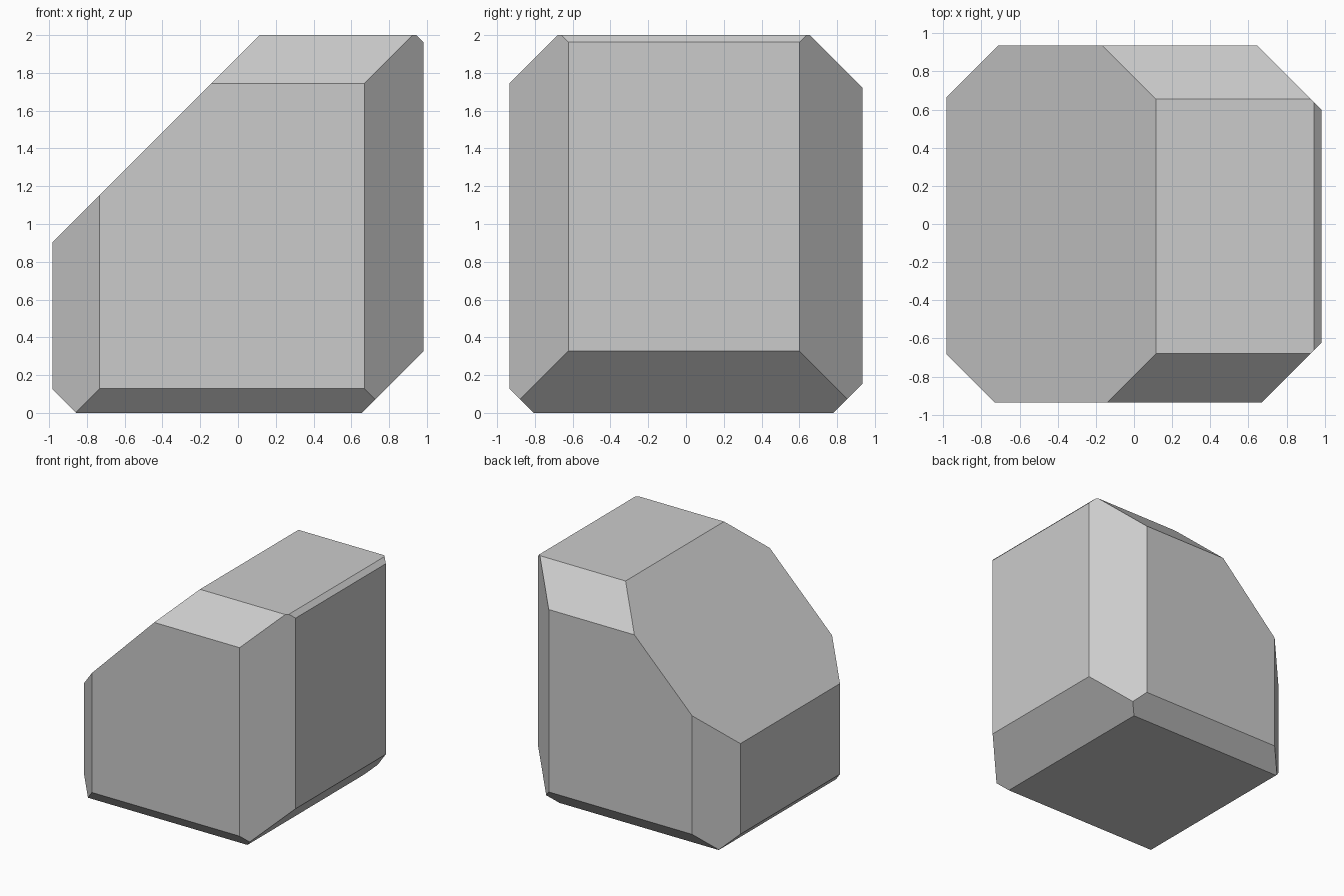
import bpy, bmesh
from mathutils import Vector, Matrix

if "Cube" in bpy.data.objects:
    bpy.data.objects.remove(bpy.data.objects["Cube"])

# Edge cuts at 45 degrees: direction and its distance value (direction . point = value)
CUTS = [
    ((-1, 0, 1), 1.885), ((1, 0, 1), 2.945), ((1, 0, -1), 0.655), ((-1, 0, -1), 0.857),
    ((0, -1, 1), 2.68), ((0, 1, 1), 2.655), ((0, 1, -1), 0.78), ((0, -1, -1), 0.807),
    ((-1, 1, 0), 1.648), ((-1, -1, 0), 1.667), ((1, 1, 0), 1.583), ((1, -1, 0), 1.605),
]


def slice_off(bm, normal, value):
    """Remove everything beyond the plane and cap the opening."""
    n = Vector(normal)
    bmesh.ops.bisect_plane(bm, geom=bm.verts[:] + bm.edges[:] + bm.faces[:], dist=1e-5,
                           plane_co=n * (value / n.length_squared), plane_no=n,
                           clear_outer=True)
    rim = [e for e in bm.edges if e.is_boundary]
    bmesh.ops.holes_fill(bm, edges=rim, sides=0)


# Base block
bm = bmesh.new()
bmesh.ops.create_cube(bm, size=1, matrix=Matrix.Translation((0, 0, 1))
                      @ Matrix.Diagonal((1.965, 1.87, 2, 1)))

# Bevelled edges, each with its own depth
for normal, value in CUTS:
    slice_off(bm, normal, value)
bmesh.ops.recalc_face_normals(bm, faces=bm.faces[:])

mesh = bpy.data.meshes.new("faceted_block")
bm.to_mesh(mesh)
bm.free()
block = bpy.data.objects.new("faceted_block", mesh)
bpy.context.collection.objects.link(block)
